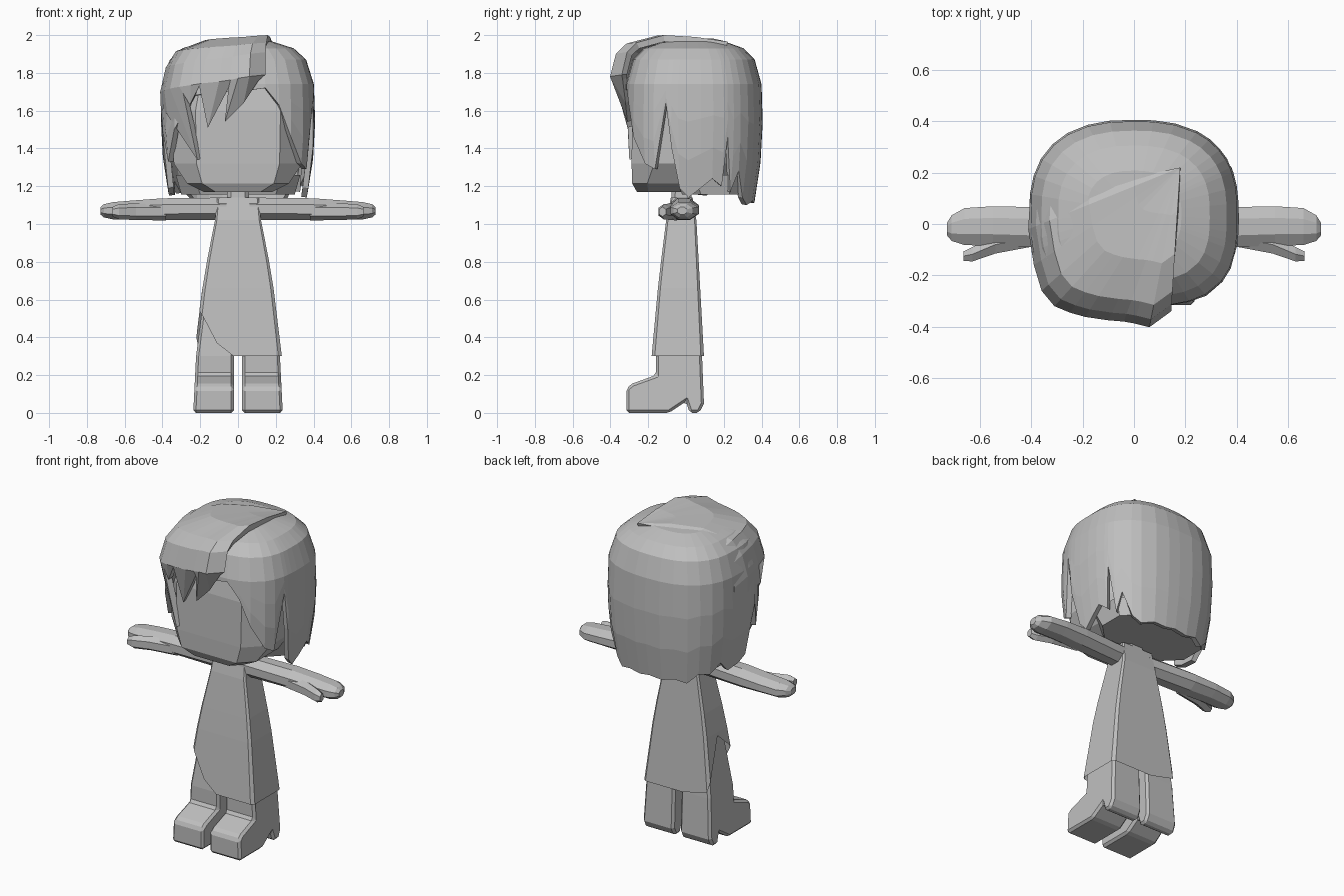
import bpy, bmesh, math
from mathutils import Vector

if "Cube" in bpy.data.objects:
    bpy.data.objects.remove(bpy.data.objects["Cube"])

grey = bpy.data.materials.new("plain_grey")
grey.diffuse_color = (0.52, 0.52, 0.52, 1)
grey.use_nodes = True
grey.node_tree.nodes["Principled BSDF"].inputs["Base Color"].default_value = grey.diffuse_color


def finish(name, bm, mirror=False, thick=0, bevel=0):
    bmesh.ops.recalc_face_normals(bm, faces=bm.faces)
    me = bpy.data.meshes.new(name)
    bm.to_mesh(me)
    bm.free()
    me.materials.append(grey)
    ob = bpy.data.objects.new(name, me)
    bpy.context.collection.objects.link(ob)
    if bevel:
        b = ob.modifiers.new("bevel", 'BEVEL')
        b.width, b.segments = bevel, 1
    if thick:
        s = ob.modifiers.new("thickness", 'SOLIDIFY')
        s.thickness, s.offset = thick, -1
    if mirror:
        ob.modifiers.new("mirror", 'MIRROR')
    return ob


def loft(name, rings, closed=True, caps=(True, True), **kw):
    """Skin a list of equally long point rings."""
    bm = bmesh.new()
    vs = [[bm.verts.new(p) for p in r] for r in rings]
    n = len(vs[0])
    for a, b in zip(vs, vs[1:]):
        for i in range(n if closed else n - 1):
            j = (i + 1) % n
            bm.faces.new((a[i], a[j], b[j], b[i]))
    if caps[0]:
        bm.faces.new(vs[0])
    if caps[1]:
        bm.faces.new(vs[-1])
    bmesh.ops.remove_doubles(bm, verts=bm.verts, dist=0.0005)
    return finish(name, bm, **kw)


def rect(hw, y0, y1, c, z):
    """Rectangle with cut corners at height z."""
    return [(-hw + c, y0, z), (hw - c, y0, z), (hw, y0 + c, z), (hw, y1 - c, z),
            (hw - c, y1, z), (-hw + c, y1, z), (-hw, y1 - c, z), (-hw, y0 + c, z)]


def interp(table, t):
    """Linear lookup in a table of (key, value) sorted by key."""
    for (a, va), (b, vb) in zip(table, table[1:]):
        if t <= b:
            k = max(0, (t - a) / (b - a))
            return va + (vb - va) * k
    return table[-1][1]


# Head: rounded block
loft("head", [rect(.18, -.26, .2, .06, 1.17), rect(.27, -.285, .24, .08, 1.215),
              rect(.34, -.288, .27, .12, 1.32), rect(.345, -.285, .27, .12, 1.6),
              rect(.28, -.24, .24, .10, 1.85)])
loft("neck", [rect(.06, -.08, .03, .02, 1.1), rect(.055, -.075, .03, .02, 1.2)])

# Dress with a slanted hem that opens over one leg: (u, v, hem height)
hem = [(-.92, -1, .52), (-.5, -1, .37), (-.1, -1, .3), (.92, -1, .3), (1, -.88, .3), (1, .88, .3),
       (.92, 1, .3), (-.2, 1, .3), (-.92, 1, .34), (-1, .88, .4), (-1, 0, .64), (-1, -.88, .54)]
half_w = [(.3, .232), (.6, .198), (.8, .165), (1.02, .122), (1.14, .11)]
front_y = [(.3, -.182), (.7, -.145), (1.02, -.105), (1.14, -.08)]
back_y = [(.3, .095), (1.02, .055), (1.14, .035)]


def dress_point(u, v, z):
    f, b = interp(front_y, z), interp(back_y, z)
    return (u * interp(half_w, z), (f + b) / 2 + v * (b - f) / 2, z)


loft("dress", [[dress_point(u, v, h if z is None else z) for u, v, h in hem]
               for z in (1.14, 1.02, .8, .66, None)], caps=(True, False))

# Legs with heeled boots: side profile (y, z) swept across x
profile = [(-.315, 0), (-.09, 0), (0, .06), (.02, .0), (.07, .0), (.095, .05), (.085, .3),
           (.06, .64), (-.12, .64), (-.16, .3), (-.16, .2), (-.285, .155), (-.315, .13)]
inner = [(.022, y, z) for y, z in profile]
outer = [(interp([(0, .237), (.3, .222), (.64, .178)], z), y, z) for y, z in profile]
loft("legs", [inner, outer], mirror=True, bevel=.014)


def tube(name, spec, sides=8):
    """Tube along x: (x, y centre, y radius, z centre, z radius)."""
    k = 1 / math.cos(math.pi / sides)
    loft(name, [[(x, y + ry * k * math.cos(a), z + rz * k * math.sin(a))
                 for a in [(i + .5) * 2 * math.pi / sides for i in range(sides)]]
                for x, y, ry, z, rz in spec], mirror=True)


# Arms with mitten hands and thumbs
tube("arms", [(.06, -.025, .065, 1.08, .06), (.4, -.012, .078, 1.078, .058),
              (.55, -.008, .077, 1.075, .05), (.66, -.01, .072, 1.07, .046),
              (.71, -.016, .05, 1.07, .035), (.728, -.02, .025, 1.07, .02)])
tube("thumbs", [(.38, -.05, .035, 1.065, .04), (.54, -.08, .035, 1.065, .038),
                (.63, -.118, .028, 1.065, .035), (.665, -.125, .018, 1.065, .022)], 6)

# Main hair shell: (angle, hem height) around the head, 0 = right, 90 = back
locks = [(-90, 1.7), (-68, 1.72), (-58, 1.63), (-49, 1.46), (-38, 1.32), (-30, 1.29), (-21, 1.64),
         (-17, 1.4), (-12, 1.19), (-5, 1.14), (5, 1.19), (14, 1.24), (22, 1.2), (25, 1.46),
         (30, 1.17), (36, 1.28), (44, 1.14), (52, 1.1), (65, 1.12), (78, 1.11), (90, 1.12),
         (105, 1.11), (118, 1.13), (130, 1.11), (140, 1.17), (150, 1.16), (160, 1.22),
         (170, 1.15), (185, 1.16), (195, 1.19), (201, 1.5), (209, 1.33), (220, 1.5),
         (235, 1.68), (255, 1.7)]
bulge = [(1.1, .87), (1.3, .96), (1.5, 1.0), (1.74, .98)]
crown = [(1.975, 0), (1.965, .45), (1.93, .72), (1.87, .88), (1.74, .98)]


def shell_point(deg, r, z):
    c, s = math.cos(math.radians(deg)), math.sin(math.radians(deg))
    n, depth = (2.5, .362) if s > 0 else (3.0, .372)
    m = r * (abs(c / .41) ** n + abs(s / depth) ** n) ** (-1 / n)
    return (m * c, .045 + m * s, z)


rings = [[shell_point(a, r, z) for a, h in locks] for z, r in crown]
for t in (.33, .67, 1):
    rings.append([shell_point(a, interp(bulge, 1.74 + (h - 1.74) * t), 1.74 + (h - 1.74) * t)
                  for a, h in locks])
loft("hair_shell", rings, caps=(False, False), thick=.03)
loft("hair_underside", [rect(.30, -.02, .33, .1, 1.155), rect(.33, -.06, .34, .1, 1.26)])

# Swept fringe fanning out from the parting: rim (x, y), lock end (x, y, z)
fringe = [(.145, -.34, .11, -.335, 1.76), (.06, -.402, .03, -.32, 1.64),
          (.0, -.387, -.07, -.31, 1.54), (-.04, -.38, -.05, -.345, 1.72),
          (-.1, -.375, -.16, -.31, 1.51), (-.19, -.362, -.205, -.345, 1.73),
          (-.25, -.345, -.255, -.32, 1.63), (-.31, -.32, -.29, -.315, 1.69),
          (-.36, -.26, -.215, -.30, 1.34), (-.39, -.16, -.375, -.2, 1.58),
          (-.412, -.02, -.408, -.02, 1.6), (-.405, .1, -.405, .1, 1.64)]
apex = Vector((.18, .22))
last = len(fringe) - 1
rings = []
# each level: reach, height at the front, extra drop towards the side
for t, z, drop in ((0, 1.965, 0), (.3, 1.99, .01), (.6, 2.0, .03), (.86, 1.96, .05),
                   (.95, 1.91, .09), (1, 1.79, .1)):
    rings.append([(*apex.lerp(Vector(f[:2]), t),
                   z - drop * i / last - (.02 if i == last and 0 < t else 0))
                  for i, f in enumerate(fringe)])
rings.append([f[2:] for f in fringe])
loft("fringe", rings, closed=False, caps=(False, False), thick=.035)
